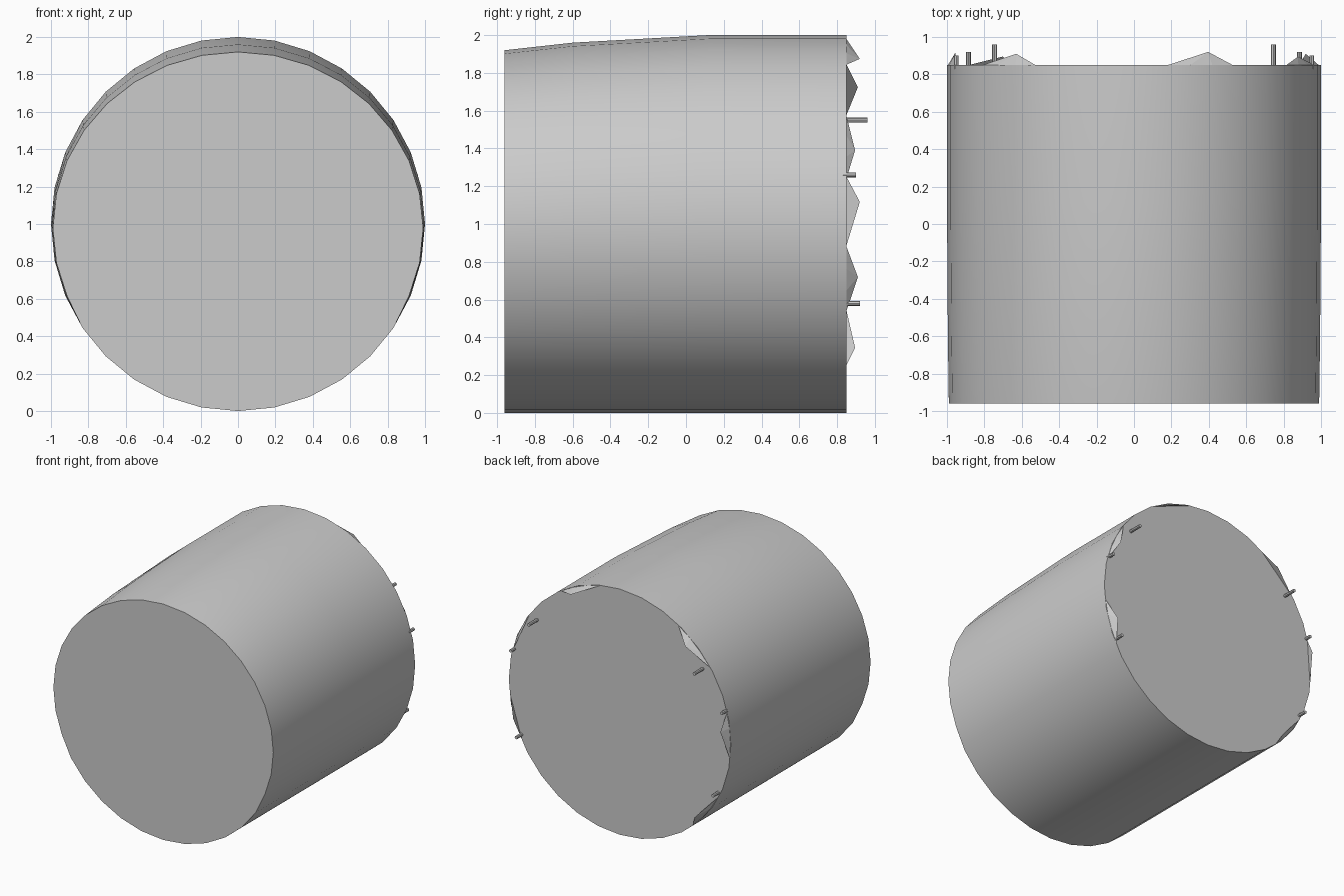
import bpy, bmesh
from math import sin, cos, radians, pi

if "Cube" in bpy.data.objects:
    bpy.data.objects.remove(bpy.data.objects["Cube"])

BACK = 0.85
SIDES = 32


def finish(name, bm, smooth=None):
    bmesh.ops.recalc_face_normals(bm, faces=bm.faces[:])
    mesh = bpy.data.meshes.new(name)
    bm.to_mesh(mesh)
    bm.free()
    ob = bpy.data.objects.new(name, mesh)
    bpy.context.collection.objects.link(ob)
    if smooth:
        bpy.ops.object.select_all(action='DESELECT')
        bpy.context.view_layer.objects.active = ob
        ob.select_set(True)
        bpy.ops.object.shade_smooth_by_angle(angle=radians(smooth))
    return ob


def rim(angle, y, r=1.0):
    """Point on the drum, angle in degrees from the top."""
    a = radians(angle)
    return (r * sin(a), y, 1 + r * cos(a))


# Drum: loops along y, the upper part sagging towards the front
bm = bmesh.new()
loops = []
for y, sag, width in ((-0.96, 0.08, 0.99), (-0.6, 0.04, 0.995), (0.12, 0, 1), (BACK, 0, 1)):
    ring = []
    for i in range(SIDES):
        x, _, z = rim(360 * i / SIDES, y)
        upper = max(0, (z - 0.6) / 1.4)
        ring.append(bm.verts.new((x * (width if z > 0.6 else 1), y, z - sag * upper)))
    loops.append(ring)
for a, b in zip(loops, loops[1:]):
    for i in range(SIDES):
        j = (i + 1) % SIDES
        bm.faces.new((a[i], a[j], b[j], b[i]))
bm.faces.new(loops[0])
bm.faces.new(loops[-1])
finish("drum", bm, 30)

# Pointed flaps around the back rim: side, start, apex, end angle, tip y
flaps = ((1, 10.5, 24.4, 32, 0.92), (-1, 32, 41, 54.5, 0.91),
         (1, 55, 66, 76, 0.895), (-1, 75.5, 83, 96.5, 0.92),
         (1, 97, 107, 117.5, 0.91), (-1, 117.5, 133, 138.6, 0.895))
for n, (side, start, apex, end, tip) in enumerate(flaps):
    bm = bmesh.new()
    arc = [bm.verts.new(rim(side * (start + (end - start) * k / 3), BACK, 0.995)) for k in range(4)]
    top = bm.verts.new(rim(side * apex, tip, 0.96))
    for p, q in zip(arc, arc[1:] + arc[:1]):
        bm.faces.new((p, q, top))
    bm.faces.new(arc)
    finish(f"rim_flap_{n + 1}", bm)

# Short pegs sticking out of the back, mirrored left and right
for n, (x, z, tip) in enumerate(((0.745, 1.55, 0.96), (0.95, 1.26, 0.90), (0.885, 0.58, 0.92))):
    for side in (-1, 1):
        bpy.ops.mesh.primitive_cylinder_add(
            vertices=8, radius=0.013, depth=tip - BACK + 0.02,
            location=(side * x, (tip + BACK - 0.02) / 2, z), rotation=(pi / 2, 0, 0))
        bpy.context.object.name = f"peg_{n + 1}_{'left' if side < 0 else 'right'}"
